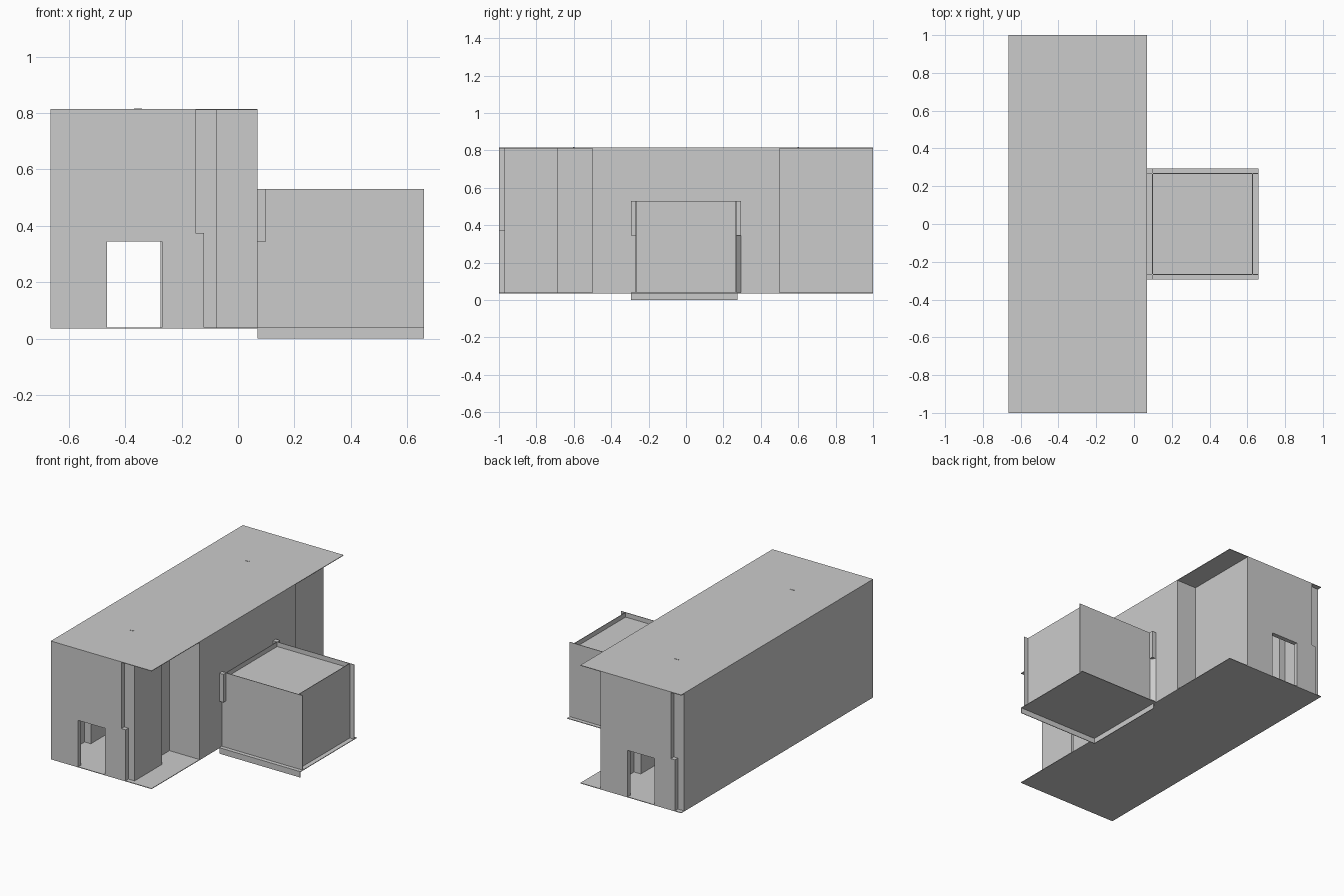
import bpy, bmesh, math
from mathutils import Matrix, Vector

if "Cube" in bpy.data.objects:
    bpy.data.objects.remove(bpy.data.objects["Cube"], do_unlink=True)

grey = bpy.data.materials.new("plain_grey")
grey.use_nodes = True
grey.diffuse_color = (0.6, 0.6, 0.6, 1)
grey.node_tree.nodes["Principled BSDF"].inputs["Base Color"].default_value = (0.6, 0.6, 0.6, 1)

T = 0.004                      # sheet thickness
FLOOR, ROOF = 0.035, 0.815     # hall levels
LEFT, RIGHT, EAVE = -0.665, -0.075, 0.07
MID = (LEFT + RIGHT) / 2
IN_L, IN_R = -0.59, -0.15      # corridor walls
RIM, NOTCH = 0.53, 0.345       # side room levels


def finish(name, bm):
    bmesh.ops.recalc_face_normals(bm, faces=bm.faces)
    mesh = bpy.data.meshes.new(name)
    bm.to_mesh(mesh)
    bm.free()
    mesh.materials.append(grey)
    obj = bpy.data.objects.new(name, mesh)
    bpy.context.scene.collection.objects.link(obj)
    return obj


def box(name, x, y, z):
    bm = bmesh.new()
    size = [b - a for a, b in (x, y, z)]
    centre = [(a + b) / 2 for a, b in (x, y, z)]
    bmesh.ops.create_cube(bm, size=1, matrix=Matrix.Translation(centre) @ Matrix.Diagonal((*size, 1)))
    return finish(name, bm)


def prism(name, points, depth):
    bm = bmesh.new()
    face = bm.faces.new([bm.verts.new(p) for p in points])
    new = bmesh.ops.extrude_face_region(bm, geom=[face])["geom"]
    verts = [v for v in new if isinstance(v, bmesh.types.BMVert)]
    bmesh.ops.translate(bm, verts=verts, vec=depth)
    return finish(name, bm)


def turn(obj):
    # Half turn about the middle of the hall
    spin = Matrix.Translation((MID, 0, 0)) @ Matrix.Rotation(math.pi, 4, 'Z') @ Matrix.Translation((-MID, 0, 0))
    obj.data.transform(spin)


hall_z = (FLOOR, ROOF)

# Hall floor and roof sheets
box("hall_floor", (LEFT, EAVE), (-1, 1), (FLOOR, FLOOR + T))
box("hall_roof", (LEFT, EAVE), (-1, 1), (ROOF - T, ROOF))

# End walls with a doorway and a stepped corner
step, d0, d1, top = 0.375, -0.465, -0.27, 0.345
outline = [(LEFT, FLOOR), (d0, FLOOR), (d0, top), (d1, top), (d1, FLOOR),
           (-0.12, FLOOR), (-0.12, step), (-0.15, step), (-0.15, ROOF), (LEFT, ROOF)]
for side in ("front", "back"):
    parts = [prism(side + "_end_wall", [(x, -1, z) for x, z in outline], Vector((0, 0.03, 0))),
             box(side + "_corner_strip", (-0.16, RIGHT), (-0.97, -0.97 + T), hall_z)]
    if side == "back":
        for part in parts:
            turn(part)

# Outer long walls
box("long_wall", (LEFT, LEFT + 0.03), (-1, 0.97), hall_z)
box("front_porch_wall", (RIGHT - 0.03, RIGHT), (-0.97, -0.69), hall_z)
box("back_porch_wall", (RIGHT - 0.03, RIGHT), (0.5, 1), hall_z)

# Inner corridor walls and their returns
box("corridor_wall_left", (IN_L - T, IN_L), (-0.69, 0.69), hall_z)
box("corridor_wall_right", (IN_R - T, IN_R), (-0.69, 0.69), hall_z)
for s, side in ((-1, "front"), (1, "back")):
    y = tuple(sorted((s * 0.69, s * (0.69 - T))))
    box(side + "_return_left", (LEFT, IN_L), y, hall_z)
    box(side + "_return_right", (IN_R, RIGHT), y, hall_z)
    # Bay end walls
    y = tuple(sorted((s * 0.5, s * (0.5 - T))))
    box(side + "_bay_end", (IN_R, EAVE), y, hall_z)
    # Roof fixings
    box(side + "_roof_fixing", (MID, MID + 0.03), (s * 0.6 - T, s * 0.6 + T), (ROOF - 0.02, ROOF + T / 2))
box("bay_wall", (EAVE - T, EAVE), (-0.5, 0.5), hall_z)

# Side room
box("room_floor", (EAVE, 0.66), (-0.295, 0.295), (FLOOR, FLOOR + T))
box("room_roof", (0.1, 0.63), (-0.265, 0.265), (0.495, 0.5))
box("room_outer_wall", (0.63 - T, 0.63), (-0.265, 0.265), (FLOOR, RIM))
box("room_inner_wall", (0.1 - T, 0.1), (-0.265, 0.265), (FLOOR, RIM))
for s, side in ((-1, "front"), (1, "back")):
    wall_y = tuple(sorted((s * 0.265, s * (0.265 + T))))
    post_y = tuple(sorted((s * 0.265, s * 0.295)))
    box(side + "_room_wall", (EAVE, 0.66), wall_y, (FLOOR, RIM))
    box(side + "_room_post", (EAVE, 0.1), post_y, (NOTCH, RIM))

# Slanted infill under the back post
prism("back_post_infill", [(EAVE, 0.295, FLOOR), (0.1, 0.265, FLOOR), (EAVE, 0.265, FLOOR)],
      Vector((0, 0, NOTCH - FLOOR)))

# Lips hanging below the side room
box("front_floor_lip", (EAVE, 0.66), (-0.295, -0.295 + T), (0, FLOOR))
box("inner_floor_lip", (EAVE, EAVE + T), (-0.295, 0.275), (0, FLOOR))
